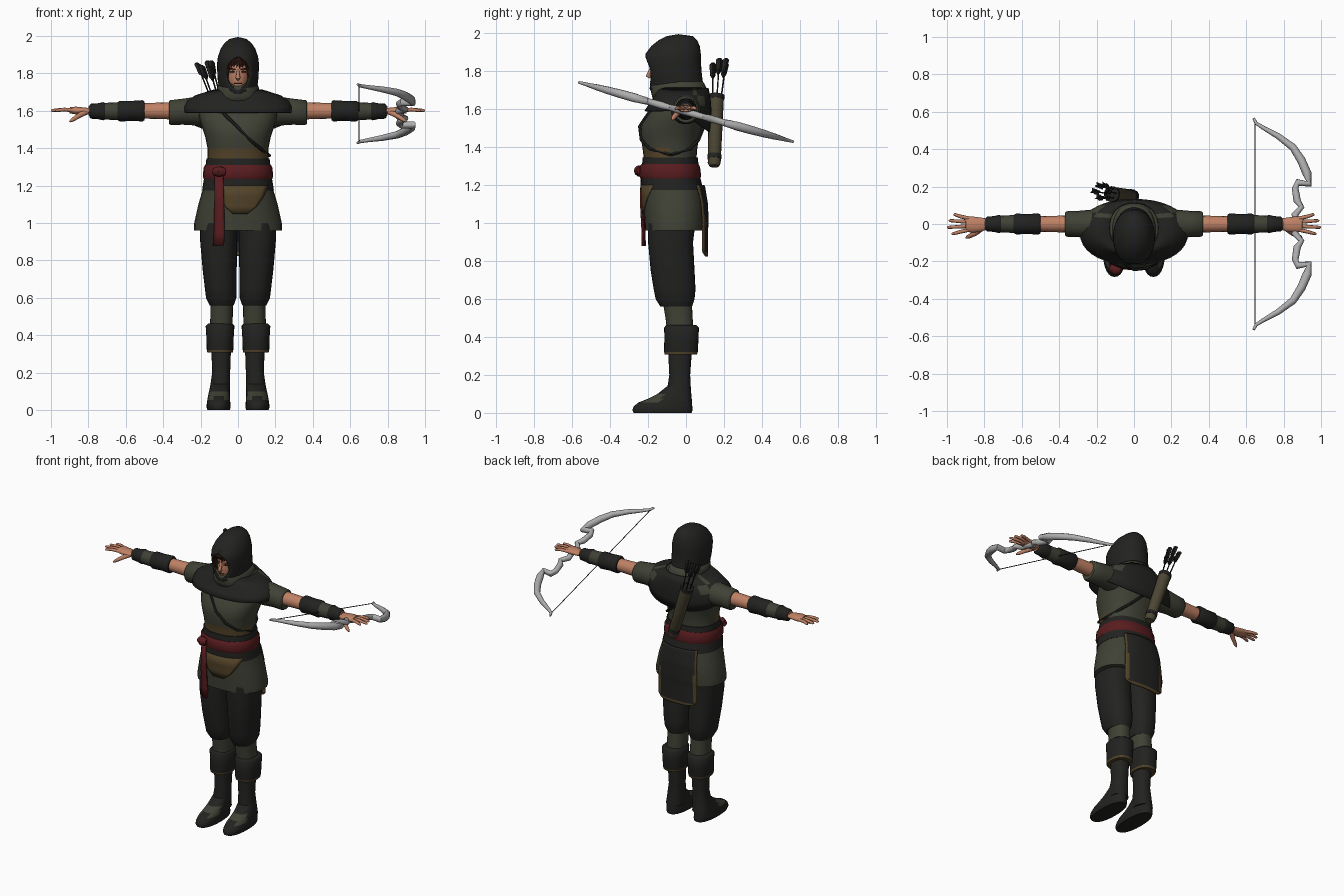
import bpy, bmesh, math, random
from mathutils import Vector as V

cube = bpy.data.objects.get("Cube")
if cube:
    bpy.data.objects.remove(cube, do_unlink=True)
random.seed(4)

MATS = {}
for key, col in dict(
        dark_cloth=(.016, .016, .015), olive_cloth=(.05, .054, .036),
        skin=(.52, .22, .13), red_sash=(.10, .012, .014),
        ochre_trim=(.085, .056, .022), bow_grey=(.42, .42, .42),
        brown_hair=(.045, .013, .008), quiver_leather=(.07, .06, .033)).items():
    m = bpy.data.materials.new(key)
    m.use_nodes = True
    m.diffuse_color = (*col, 1)
    m.node_tree.nodes["Principled BSDF"].inputs["Base Color"].default_value = (*col, 1)
    MATS[key] = m


def skin_rings(name, rings, mats, rule=None, closed=True, caps=True, thick=0):
    """Bridge rings of points; rule(face centre) gives the material slot."""
    bm = bmesh.new()
    rows = [[bm.verts.new(p) for p in r] for r in rings]
    n = len(rows[0])
    for a, b in zip(rows, rows[1:]):
        for i in range(n if closed else n - 1):
            j = (i + 1) % n
            bm.faces.new((a[i], a[j], b[j], b[i]))
    if closed and caps:
        bm.faces.new(rows[0][::-1])
        bm.faces.new(rows[-1])
    bmesh.ops.remove_doubles(bm, verts=bm.verts, dist=1e-5)
    bmesh.ops.recalc_face_normals(bm, faces=bm.faces)
    if rule:
        for f in bm.faces:
            f.material_index = int(rule(f.calc_center_median()))
    me = bpy.data.meshes.new(name)
    bm.to_mesh(me)
    bm.free()
    for k in mats.split():
        me.materials.append(MATS[k])
    me.shade_smooth()
    me.set_sharp_from_angle(angle=.9)
    ob = bpy.data.objects.new(name, me)
    bpy.context.collection.objects.link(ob)
    if thick:
        s = ob.modifiers.new("thickness", "SOLIDIFY")
        s.thickness, s.offset = thick, 0
    return ob


def power(v, e):
    return math.copysign(abs(v) ** e, v)


def oval(z, cx, rx, yf, yb, p=2.3, n=28, dip=0, gap=None):
    """Horizontal ring from front yf to back yb; gap leaves an opening at the front."""
    cy, ry = (yf + yb) / 2, (yb - yf) / 2
    t0 = math.asin((gap / rx) ** (p / 2)) if gap and rx else 0
    pts = []
    for i in range(n):
        t = t0 + (2 * math.pi - 2 * t0) * i / (n if gap is None else n - 1)
        back = max(0, -math.cos(t))
        pts.append(V((cx + rx * power(math.sin(t), 2 / p),
                      cy - ry * power(math.cos(t), 2 / p), z - dip * back)))
    return pts


def stack(name, rows, mats, s=1, p=2.3, **kw):
    """Vertical part from rows of (z, centre x, half width, front y, back y)."""
    return skin_rings(name, [oval(z, s * cx, rx, f, b, p) for z, cx, rx, f, b in rows], mats, **kw)


def tube(name, pts, radii, mats, n=10, flat=1, **kw):
    """Round part along a path, scaled by flat across its second axis."""
    pts = [V(p) for p in pts]
    if not isinstance(radii, (list, tuple)):
        radii = [radii] * len(pts)
    rings = []
    for i, p in enumerate(pts):
        t = (pts[min(i + 1, len(pts) - 1)] - pts[max(i - 1, 0)]).normalized()
        a = t.cross(V((0, 0, 1)) if abs(t.z) < .9 else V((0, 1, 0))).normalized()
        b = a.cross(t)
        rings.append([p + radii[i] * (a * math.cos(k) + b * math.sin(k) * flat)
                      for k in (2 * math.pi * j / n for j in range(n))])
    return skin_rings(name, rings, mats, **kw)


# Tunic with its flared skirt
TORSO = [(.96, 0, .235, -.215, .1), (1, 0, .234, -.217, .103), (1.1, 0, .212, -.225, .1),
         (1.19, 0, .185, -.23, .085), (1.25, 0, .175, -.23, .062), (1.34, 0, .163, -.222, .055),
         (1.4, 0, .163, -.23, .06), (1.46, 0, .175, -.24, .072), (1.52, 0, .195, -.235, .09),
         (1.57, 0, .21, -.2, .1), (1.62, 0, .215, -.165, .105), (1.67, 0, .19, -.15, .105),
         (1.71, 0, .11, -.14, .1)]
stack("tunic", TORSO, "olive_cloth ochre_trim",
      rule=lambda c: 1.34 < c.z < 1.4 and c.y < -.1)


def on_torso(x, z, side, off):
    """Point just off the tunic, on the front (-1) or back (1)."""
    z0 = min(max(z, .96), 1.7)
    for a, b in zip(TORSO, TORSO[1:]):
        if a[0] <= z0 <= b[0]:
            k = (z0 - a[0]) / (b[0] - a[0])
            _, _, rx, f, bk = [u + (v - u) * k for u, v in zip(a, b)]
            r = max(0, 1 - abs(x / rx) ** 2.3) ** (1 / 2.3)
            return V((x, (f + bk) / 2 + side * ((bk - f) / 2 * r + off), z))


def panel(name, rows, side, off, mats, nx=12, edge=None):
    """Cloth lying on the tunic, rows of (z, left x, right x)."""
    grid = [[on_torso(a + (b - a) * i / nx, z, side, off) for i in range(nx + 1)]
            for z, a, b in rows]
    return skin_rings(name, grid, mats, rule=edge, closed=False, thick=.008)


# Waist wrap, sash and hanging cloths
stack("waist_wrap", [(1.175, 0, .192, -.236, .092), (1.25, 0, .18, -.237, .072),
                     (1.345, 0, .169, -.228, .062)], "dark_cloth")
stack("sash", [(1.235, 0, .183, -.24, .075), (1.25, 0, .188, -.247, .08),
               (1.295, 0, .184, -.245, .074), (1.31, 0, .176, -.235, .066)], "red_sash")
tube("sash_knot", [(-.13, -.232, 1.275), (-.1, -.245, 1.275), (-.07, -.24, 1.275)],
     [.02, .03, .02], "red_sash")
panel("sash_tail", [(1.28, -.125, -.08), (1.1, -.125, -.075), (.95, -.128, -.072),
                    (.88, -.132, -.075)], -1, .02, "red_sash", nx=3)
panel("front_patch", [(1.2, -.12, .16), (1.14, -.09, .135), (1.09, -.07, .1),
                      (1.05, -.03, .05)], -1, .006, "ochre_trim")
flap_rows = [(1.2 - .0122 * i, -.13 - .001 * min(i, 15), .13 + .001 * min(i, 15)) for i in range(29)]
flap_rows += [(.845, -.135, .135), (.835, -.12, .12), (.825, -.09, .09)]
panel("back_flap", flap_rows, 1, .012, "dark_cloth ochre_trim", nx=24,
      edge=lambda c: abs(c.x) > .125 or c.z < .848)

# Shoulder mantle, hanging lower at the back
skin_rings("mantle", [oval(z, 0, rx, f, b, 2.2, 36, d) for z, rx, f, b, d in (
    (1.59, .285, -.215, .122, .11), (1.62, .287, -.195, .128, .08), (1.65, .272, -.172, .13, .05),
    (1.68, .225, -.162, .125, .02), (1.71, .13, -.155, .115, 0))],
    "dark_cloth olive_cloth", caps=False, thick=.008,
    rule=lambda c: c.z > 1.63 and .15 < abs(c.x) < .22 and c.y > .03)
stack("collar", [(1.63, 0, .13, -.165, .11), (1.68, 0, .12, -.178, .115), (1.72, 0, .108, -.185, .1),
                 (1.745, 0, .1, -.165, .085)], "olive_cloth", caps=False, thick=.008)

# Chest strap around front and back
strap = [(-.13, 1.66), (-.07, 1.58), (0, 1.51), (.07, 1.44), (.13, 1.39)]
for side, label in ((-1, "front_strap"), (1, "back_strap")):
    tube(label, [on_torso(x, z, side, .008) for x, z in strap] + [V((.168, -.08, 1.36))],
         .009, "dark_cloth", n=6)

# Head, face and hair
stack("head", [(1.65, 0, .05, -.13, .02), (1.7, 0, .035, -.165, 0), (1.72, 0, .047, -.178, .01),
               (1.76, 0, .065, -.187, .02), (1.81, 0, .075, -.187, .03), (1.87, 0, .07, -.175, .03),
               (1.92, 0, .035, -.12, 0)], "skin", p=2)
tube("nose", [(0, -.182, 1.82), (0, -.194, 1.79), (0, -.2, 1.777), (0, -.186, 1.768)],
     [.006, .01, .013, .008], "skin")
tube("mouth", [(-.02, -.181, 1.745), (0, -.187, 1.746), (.02, -.181, 1.745)], .004, "red_sash", flat=.7)
for s, w in ((1, "left"), (-1, "right")):
    tube(w + "_eye", [(s * .017, -.183, 1.808), (s * .03, -.18, 1.81), (s * .042, -.174, 1.808)],
         [.002, .006, .002], "dark_cloth", n=8)
    tube(w + "_brow", [(s * .014, -.187, 1.822), (s * .045, -.175, 1.826)], .004, "brown_hair", n=6)
    tube(w + "_side_lock", [(s * .03, -.17, 1.885), (s * .055, -.178, 1.84), (s * .062, -.17, 1.78),
                            (s * .05, -.175, 1.735)], [.014, .015, .01, .002], "brown_hair", n=6)
for i in range(7):
    x = -.045 + .015 * i
    tube("fringe_lock", [(x * .6 + .01, -.165, 1.89), (x, -.192, 1.862),
                         (x - .008, -.19 + abs(x) * .25, 1.825 + .02 * random.random())],
         [.014, .012, .002], "brown_hair", n=6)

# Hood with a pointed oval opening
skin_rings("hood", [oval(z, 0, rx, f, b, 2.15, 33, gap=g) for z, rx, f, b, g in (
    (1.66, .1, -.165, .1, 0), (1.71, .096, -.187, .09, 0), (1.735, .099, -.193, .085, .038),
    (1.77, .104, -.2, .08, .056), (1.81, .106, -.208, .076, .062), (1.85, .107, -.214, .074, .05),
    (1.875, .105, -.214, .074, .028), (1.89, .102, -.208, .073, 0), (1.93, .088, -.178, .068, 0),
    (1.96, .068, -.14, .055, 0), (1.98, .043, -.1, .035, 0), (1.99, 0, -.04, -.04, 0))],
    "dark_cloth", closed=False, thick=.01)

# Arms, hands and legs, mirrored
for s, w in ((1, "left_"), (-1, "right_")):
    def arm(name, rows, mats, **kw):
        return tube(w + name, [(s * x, y, z) for x, y, z, _ in rows], [r[3] for r in rows], mats, **kw)

    arm("sleeve", [(.12, -.01, 1.6, .08), (.22, 0, 1.598, .078), (.3, 0, 1.595, .07),
                   (.36, 0, 1.59, .068), (.37, 0, 1.59, .06)], "olive_cloth", n=18)
    arm("forearm", [(.34, 0, 1.6, .046), (.45, 0, 1.6, .043), (.55, 0, 1.6, .04),
                    (.8, 0, 1.6, .026)], "skin", n=16)
    arm("elbow_wrap", [(.5, 0, 1.6, .05), (.51, 0, 1.6, .057), (.57, 0, 1.6, .053),
                       (.63, 0, 1.598, .056), (.645, 0, 1.598, .047)], "dark_cloth", n=16)
    arm("bracer", [(.64, 0, 1.598, .048), (.72, 0, 1.598, .044)], "olive_cloth", n=16)
    arm("wrist_wrap", [(.71, 0, 1.598, .044), (.72, 0, 1.598, .049), (.75, 0, 1.598, .042),
                       (.785, 0, 1.598, .04), (.795, 0, 1.598, .03)], "dark_cloth", n=16)
    arm("palm", [(.78, 0, 1.6, .028), (.82, -.003, 1.6, .038), (.87, -.003, 1.602, .044),
                 (.9, -.003, 1.603, .034)], "skin", n=14, flat=.48)
    for y, tip in ((.034, .965), (.012, .99), (-.012, 1), (-.035, .975)):
        arm("finger", [(.87, y * .8, 1.602, .011), (.93, y * 1.2, 1.607, .01),
                       (tip - .006, y * 1.5, 1.602, .008), (tip, y * 1.5, 1.6, .003)], "skin", n=8)
    arm("thumb", [(.81, -.02, 1.595, .016), (.85, -.05, 1.575, .014), (.885, -.068, 1.552, .011),
                  (.9, -.074, 1.542, .004)], "skin", n=8)

    def leg(name, rows, mats, **kw):
        return stack(w + name, rows, mats, s=s, **kw)

    leg("trouser", [(1, .103, .1, -.2, .05), (.9, .103, .099, -.2, .037), (.75, .098, .091, -.186, .045),
                    (.65, .092, .085, -.17, .05), (.6, .09, .081, -.16, .045),
                    (.56, .087, .064, -.135, .032)], "dark_cloth")
    leg("calf_wrap", [(.6, .087, .06, -.125, .03), (.5, .088, .06, -.108, .035),
                      (.43, .09, .06, -.1, .04)], "olive_cloth")
    leg("boot_cuff", [(.462, .095, .066, -.105, .055), (.45, .096, .077, -.115, .068),
                      (.39, .096, .073, -.114, .066), (.322, .096, .071, -.116, .062),
                      (.308, .096, .068, -.112, .058)], "dark_cloth ochre_trim",
        rule=lambda c: c.z < .32)
    leg("boot_shaft", [(.34, .09, .053, -.095, .032), (.2, .09, .048, -.088, .022),
                       (.12, .096, .054, -.1, .026), (.06, .1, .058, -.1, .03)], "dark_cloth")
    leg("foot", [(0, .103, .06, -.275, .03), (.015, .104, .064, -.283, .034),
                 (.035, .104, .063, -.275, .033), (.055, .103, .061, -.25, .032),
                 (.075, .102, .058, -.2, .03), (.1, .1, .055, -.15, .028),
                 (.14, .096, .05, -.1, .024)], "dark_cloth olive_cloth",
        rule=lambda c: c.z > .05 and -.21 < c.y < -.13)

# Quiver and arrows on the back
low, top = V((0, .148, 1.3)), V((-.12, .16, 1.67))
axis = (top - low).normalized()
tube("quiver", [low, low + axis * .015, top], [.026, .034, .04], "quiver_leather", n=16)
for name, at in (("quiver_rim", top), ("quiver_band", low + axis * .06)):
    tube(name, [at - axis * .02, at + axis * .004], .042 if at is top else .037, "dark_cloth", n=16)
for i in range(6):
    a = i * math.pi / 3
    spread = V((math.cos(a) * .02, math.sin(a) * .02, 0))
    tip = top + spread * 2 + axis * random.uniform(.17, .22) + V((0, .01, 0))
    tube("arrow_shaft", [top + spread - axis * .1, tip], .004, "dark_cloth", n=6)
    run = (tip - top - spread).normalized()
    for side in (V((.014, .006, 0)), V((-.006, .014, 0))):
        skin_rings("arrow_fletching", [[p - side * k, p + side * k] for p, k in (
            (tip - run * .085, .1), (tip - run * .065, 1), (tip - run * .01, 1.2), (tip, .5))],
            "dark_cloth", closed=False, thick=.003)

# Recurved bow with string, tilted down towards the back
half = [(.87, 0, .018), (.86, .05, .019), (.895, .09, .016), (.872, .125, .02), (.862, .19, .018),
        (.875, .222, .02), (.935, .215, .02), (.925, .27, .024), (.895, .34, .023), (.85, .41, .02),
        (.77, .47, .016), (.69, .515, .011), (.652, .54, .009), (.64, .565, .007)]
line = [(x, -y, r) for x, y, r in half[:0:-1]] + half
tube("bow", [(x, y, 1.585 - .277 * y) for x, y, _ in line], [r for _, _, r in line], "bow_grey", n=10)
tube("bow_string", [(.648, y, 1.585 - .277 * y) for y in (-.55, .55)], .0025, "dark_cloth", n=6)
